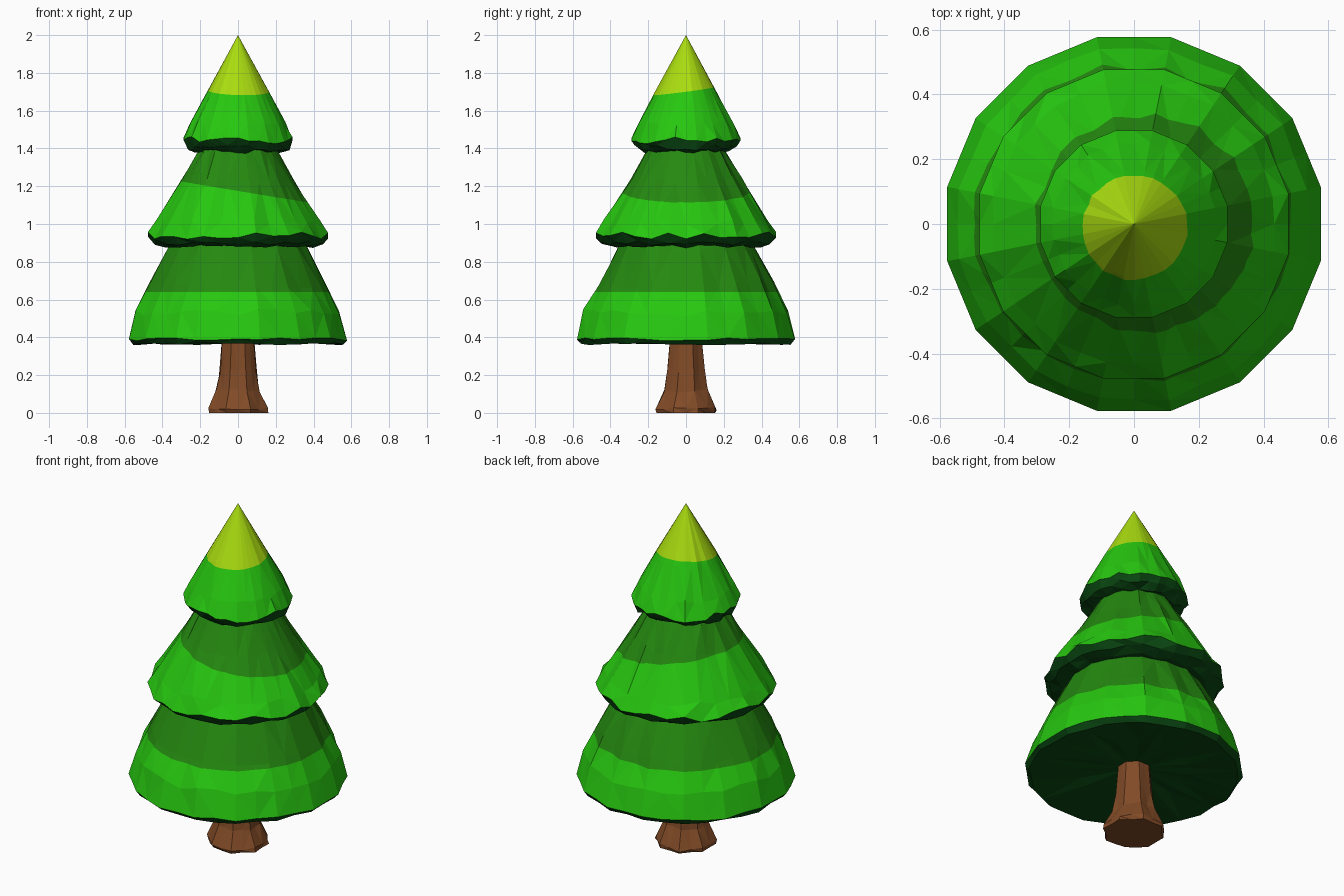
import bpy, bmesh, math, random
from mathutils import Vector

if "Cube" in bpy.data.objects:
    bpy.data.objects.remove(bpy.data.objects["Cube"])

random.seed(7)


def material(name, rgb):
    m = bpy.data.materials.new(name)
    m.diffuse_color = (*rgb, 1)
    m.use_nodes = True
    m.node_tree.nodes["Principled BSDF"].inputs["Base Color"].default_value = m.diffuse_color
    return m


BRIGHT = material("bright green", (0.02, 0.57, 0.005))
DARK = material("dark green", (0.018, 0.25, 0.005))
TIP = material("lime tip", (0.40, 0.72, 0.005))
UNDER = material("underside green", (0.003, 0.065, 0.006))
BROWN = material("bark brown", (0.22, 0.07, 0.02))


def lathe(profile, sides):
    """Rings of (radius, z, radial jitter, z jitter); odd points sit on the chords."""
    bm = bmesh.new()
    rings, n = [], sides * 2
    chord = math.cos(math.pi / sides)
    for r, z, jr, jz in profile:
        ring = []
        for i in range(n):
            a = math.pi / sides * (i + 1)
            rad = r * (chord if i % 2 else 1) + random.uniform(-jr, jr)
            ring.append(bm.verts.new((rad * math.cos(a), rad * math.sin(a),
                                      z + random.uniform(-jz, jz))))
        rings.append(ring)
    faces = []
    for lo, hi in zip(rings, rings[1:]):
        faces.append([bm.faces.new((lo[i], lo[(i + 1) % n], hi[(i + 1) % n], hi[i]))
                      for i in range(n)])
    return bm, rings, faces


def finish(bm, name, mats):
    mesh = bpy.data.meshes.new(name)
    bm.to_mesh(mesh)
    bm.free()
    for m in mats:
        mesh.materials.append(m)
    obj = bpy.data.objects.new(name, mesh)
    bpy.context.collection.objects.link(obj)


def tier(name, profile, under_bands, upper_mat, plane_z, slope_x, slope_y):
    """Foliage skirt: dark underside, bright skirt, second colour above a tilted plane."""
    bm, rings, faces = lathe(profile, 16)
    for band in faces[:under_bands]:
        for f in band:
            f.material_index = 1
    bmesh.ops.remove_doubles(bm, verts=bm.verts, dist=0.0005)
    bmesh.ops.triangulate(bm, faces=bm.faces)
    co, no = Vector((0, 0, plane_z)), Vector((-slope_x, -slope_y, 1)).normalized()
    skirt = [f for f in bm.faces if f.material_index == 0]
    geom = skirt + list({e for f in skirt for e in f.edges}) + list({v for f in skirt for v in f.verts})
    bmesh.ops.bisect_plane(bm, geom=geom, plane_co=co, plane_no=no, dist=1e-5)
    for f in bm.faces:
        if f.material_index == 0 and (f.calc_center_median() - co).dot(no) > 0:
            f.material_index = 2
    finish(bm, name, (BRIGHT, UNDER, upper_mat))


# Foliage tiers, profiles run from the inner underside outwards and up
tier("lower_foliage", [
    (0.07, 0.40, 0, 0), (0.30, 0.385, 0, 0.012), (0.565, 0.365, 0.004, 0.006),
    (0.588, 0.39, 0, 0.008), (0.55, 0.53, 0.006, 0.02), (0.475, 0.68, 0.006, 0.02),
    (0.375, 0.87, 0.004, 0.01), (0.31, 0.98, 0, 0)],
    3, DARK, 0.64, 0, 0)
tier("middle_foliage", [
    (0.33, 0.885, 0, 0), (0.395, 0.885, 0.012, 0.012), (0.455, 0.90, 0.008, 0.012),
    (0.486, 0.94, 0, 0.02), (0.44, 1.01, 0.004, 0.015), (0.30, 1.235, 0.004, 0.015),
    (0.22, 1.37, 0.003, 0.008), (0.15, 1.48, 0, 0)],
    3, DARK, 1.175, -0.165, 0)
tier("upper_foliage", [
    (0.18, 1.395, 0, 0), (0.225, 1.385, 0.008, 0.012), (0.272, 1.405, 0.008, 0.015),
    (0.294, 1.445, 0, 0.02), (0.255, 1.53, 0.003, 0.012), (0.165, 1.70, 0.002, 0.008),
    (0.0, 2.0, 0, 0)],
    3, TIP, 1.705, -0.03, 0.13)

# Trunk with flared, uneven foot
bm, rings, faces = lathe([
    (0.165, 0.0, 0.010, 0), (0.170, 0.02, 0.008, 0.008), (0.122, 0.12, 0.005, 0.012),
    (0.104, 0.23, 0.004, 0.015), (0.088, 0.43, 0.002, 0)], 8)
bm.faces.new(rings[0][::-1])
bm.faces.new(rings[-1])
bmesh.ops.triangulate(bm, faces=bm.faces)
finish(bm, "trunk", (BROWN,))
